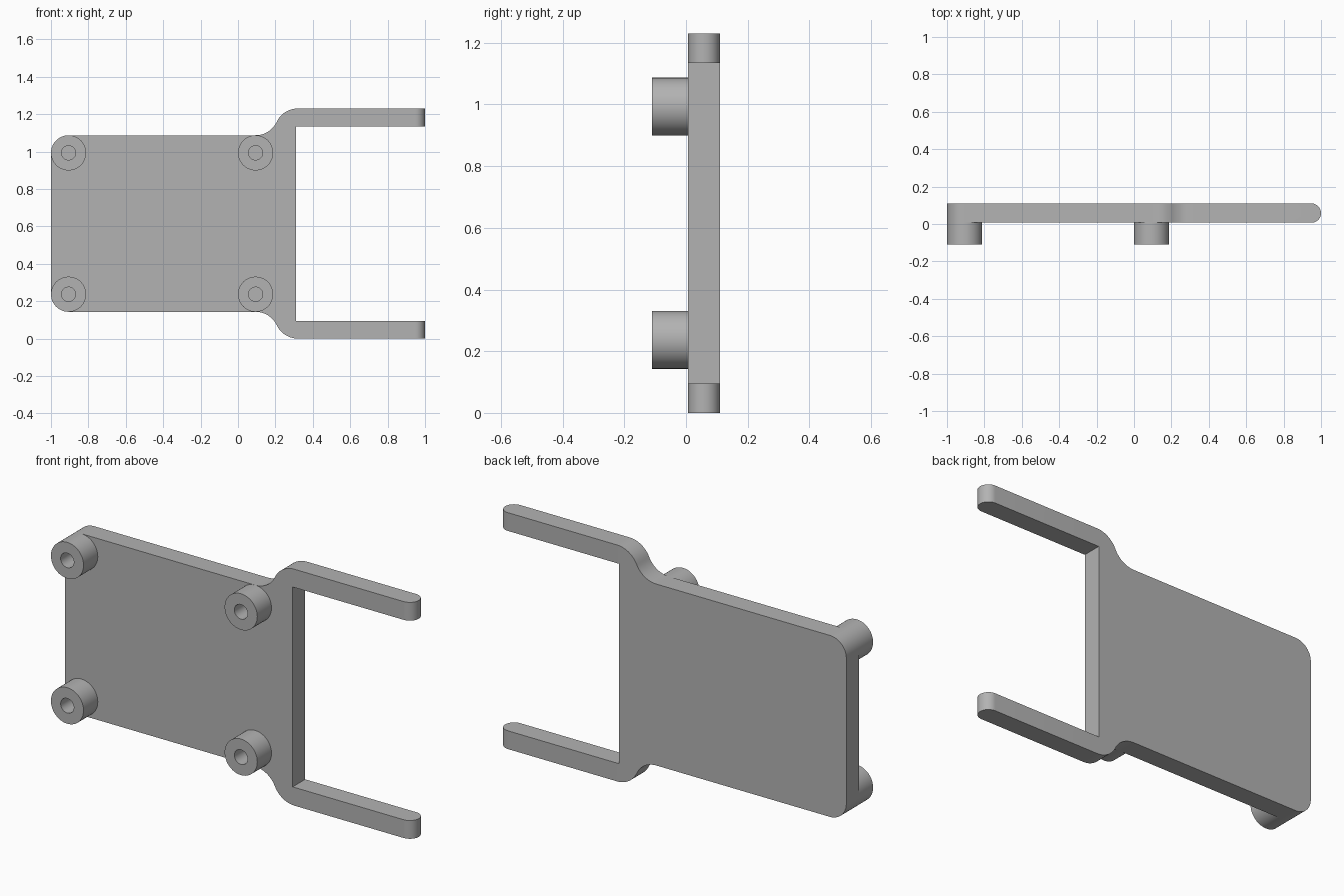
import bpy, bmesh
from math import sin, cos, radians, pi, atan2

cube = bpy.data.objects.get("Cube")
if cube:
    bpy.data.objects.remove(cube, do_unlink=True)

MID, HALF_H = 0.615, 0.615          # mirror height of the bracket
FRONT, BACK = 0.007, 0.11           # plate faces
BOSS_R, HOLE_R, BOSS_X = 0.094, 0.038, (-0.906, 0.094)
PLATE_H, ARM_IN, ARM_X, SHOULDER_X = 0.472, 0.52, 0.31, 0.32

grey = bpy.data.materials.new("grey plastic")
grey.use_nodes = True
colour = (0.45, 0.45, 0.45, 1)
grey.diffuse_color = colour
grey.node_tree.nodes["Principled BSDF"].inputs["Base Color"].default_value = colour


def finish(bm, name):
    bmesh.ops.recalc_face_normals(bm, faces=bm.faces)
    mesh = bpy.data.meshes.new(name)
    bm.to_mesh(mesh)
    bm.free()
    mesh.materials.append(grey)
    ob = bpy.data.objects.new(name, mesh)
    bpy.context.collection.objects.link(ob)
    bpy.ops.object.select_all(action='DESELECT')
    ob.select_set(True)
    bpy.context.view_layer.objects.active = ob
    bpy.ops.object.shade_smooth_by_angle(angle=radians(30))
    return ob


def arc(cx, cz, r, start, end, steps=12):
    angles = [start + (end - start) * i / steps for i in range(steps + 1)]
    return [(cx + r * cos(a), cz + r * sin(a)) for a in angles]


# Upper half of the outline: rounded corner, S-shaped shoulder, arm
dx, dz = SHOULDER_X - BOSS_X[1], HALF_H - PLATE_H
turn = 2 * atan2(dz, dx)
r = dx / (2 * sin(turn))
upper = arc(BOSS_X[0], PLATE_H - BOSS_R, BOSS_R, pi, pi / 2)
upper += arc(BOSS_X[1], PLATE_H + r, r, -pi / 2, -pi / 2 + turn)
upper += arc(SHOULDER_X, HALF_H - r, r, pi / 2 + turn, pi / 2)[1:]
upper += [(1, HALF_H), (1, ARM_IN), (ARM_X, ARM_IN)]
outline = upper + [(x, -z) for x, z in reversed(upper)]

# Forked plate with fully rounded arm tips
bm = bmesh.new()
face = bm.faces.new([bm.verts.new((x, FRONT, MID + z)) for x, z in outline])
moved = bmesh.ops.extrude_face_region(bm, geom=[face])["geom"]
bmesh.ops.translate(bm, vec=(0, BACK - FRONT, 0),
                    verts=[v for v in moved if isinstance(v, bmesh.types.BMVert)])
tips = [e for e in bm.edges if all(v.co.x > 0.99 for v in e.verts)
        and abs(e.verts[0].co.y - e.verts[1].co.y) < 0.001]
bmesh.ops.bevel(bm, geom=tips, offset=(BACK - FRONT) * 0.499, segments=10,
                profile=0.5, affect='EDGES')
finish(bm, "forked_plate")


# Hollow standoff on the front of the plate
def standoff(name, cx, cz, sides=48):
    bm = bmesh.new()
    section = [(BOSS_R, FRONT), (BOSS_R, -0.11), (HOLE_R, -0.11), (HOLE_R, FRONT)]
    rings = [[bm.verts.new((cx + rad * cos(2 * pi * i / sides), y,
                            cz + rad * sin(2 * pi * i / sides)))
              for i in range(sides)] for rad, y in section]
    for a, b in zip(rings, rings[1:]):
        for i in range(sides):
            j = (i + 1) % sides
            bm.faces.new((a[i], a[j], b[j], b[i]))
    finish(bm, name)


for x, side in zip(BOSS_X, ("right", "left")):
    for sign, level in ((1, "upper"), (-1, "lower")):
        standoff(f"{level}_{side}_standoff", x, MID + sign * (PLATE_H - BOSS_R))
